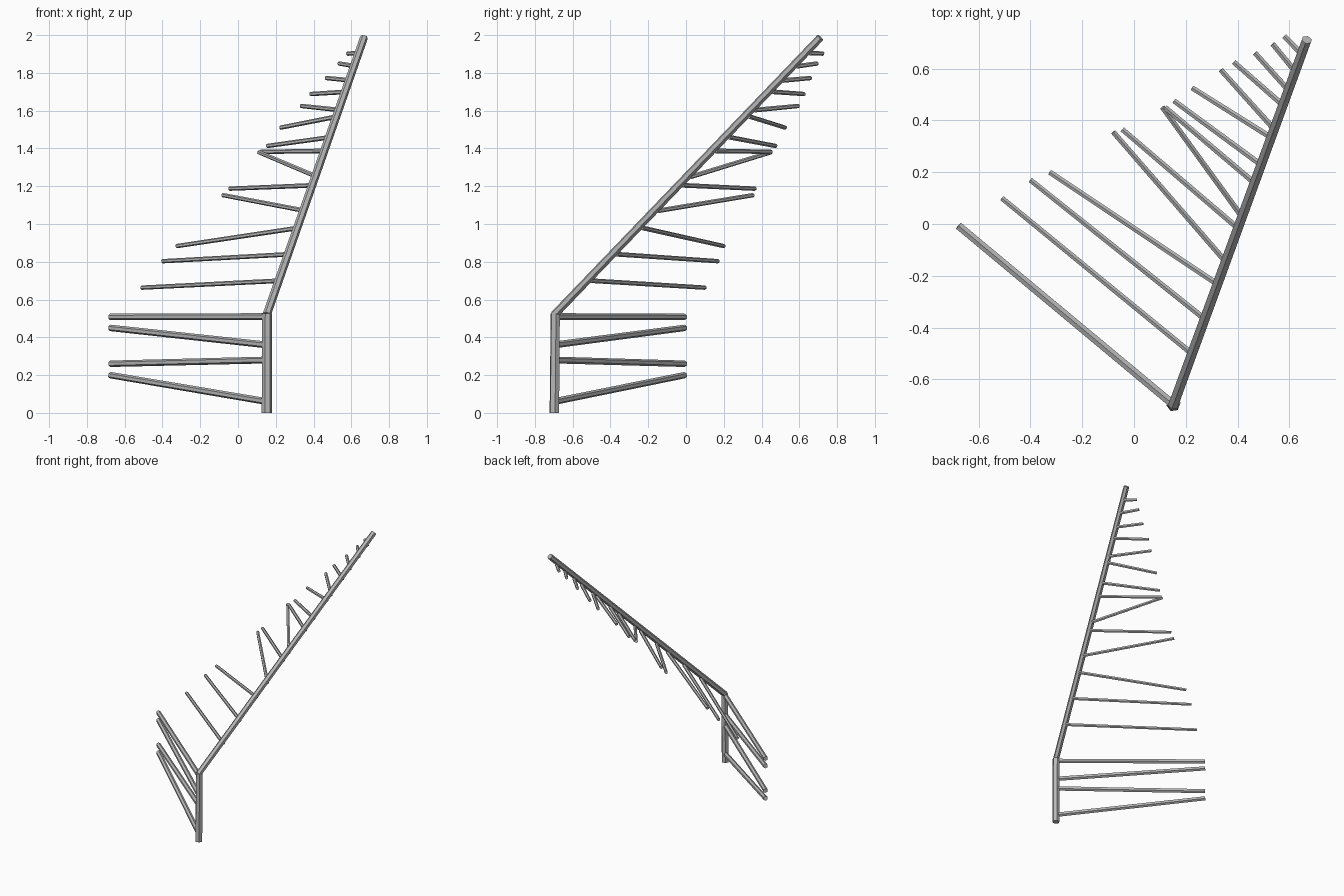
import bpy
from mathutils import Vector

cube = bpy.data.objects.get("Cube")
if cube:
    bpy.data.objects.remove(cube, do_unlink=True)

grey = bpy.data.materials.new("weathered grey")
grey.use_nodes = True
colour = (0.48, 0.48, 0.48, 1)
grey.diffuse_color = colour
grey.node_tree.nodes["Principled BSDF"].inputs["Base Color"].default_value = colour


def pole(name, start, end, r_start, r_end, sides=6):
    """Capped, flat-sided tapering pole between two points."""
    start, end = Vector(start), Vector(end)
    axis = end - start
    bpy.ops.mesh.primitive_cone_add(vertices=sides, radius1=r_start, radius2=r_end,
                                    depth=axis.length, location=(start + end) / 2)
    obj = bpy.context.object
    obj.rotation_euler = axis.to_track_quat('Z', 'Y').to_euler()
    obj.name = name
    obj.data.materials.append(grey)


# Upright post and the long leaning spar
foot = Vector((0.152, -0.697, 0))
knee = Vector((0.154, -0.692, 0.525))
tip = Vector((0.667, 0.711, 1.987))
pole("post", foot, knee, 0.027, 0.026)
pole("leaning_spar", knee - (tip - knee) * 0.004, tip, 0.022, 0.021)

# Thick rods from the post: height at the post, height at the end
for i, (z0, z1) in enumerate([(0.06, 0.2), (0.28, 0.26), (0.36, 0.45), (0.51, 0.508)]):
    pole(f"post_rod_{i + 1}", (foot.x, foot.y, z0), (-0.677, -0.007, z1), 0.018, 0.017)

# Thin rods from the underside of the spar: height at the spar, then the free end
spar_rods = [
    (0.70, (-0.51, 0.10, 0.663)),
    (0.84, (-0.40, 0.17, 0.803)),
    (0.98, (-0.325, 0.20, 0.883)),
    (1.07, (-0.08, 0.355, 1.153)),
    (1.205, (-0.045, 0.365, 1.187)),
    (1.25, (0.11, 0.45, 1.38)),
    (1.387, (0.12, 0.45, 1.382)),
    (1.46, (0.155, 0.475, 1.413)),
    (1.57, (0.225, 0.525, 1.51)),
    (1.603, (0.335, 0.595, 1.625)),
    (1.70, (0.385, 0.625, 1.688)),
    (1.76, (0.467, 0.66, 1.773)),
    (1.835, (0.535, 0.695, 1.85)),
    (1.905, (0.58, 0.725, 1.902)),
]
underside = Vector((0.01, 0.022, 0))
for i, (z, end) in enumerate(spar_rods):
    base = knee.lerp(tip, (z - knee.z) / (tip.z - knee.z)) + underside
    pole(f"spar_rod_{i + 1}", base, end, 0.0125, 0.0115)
